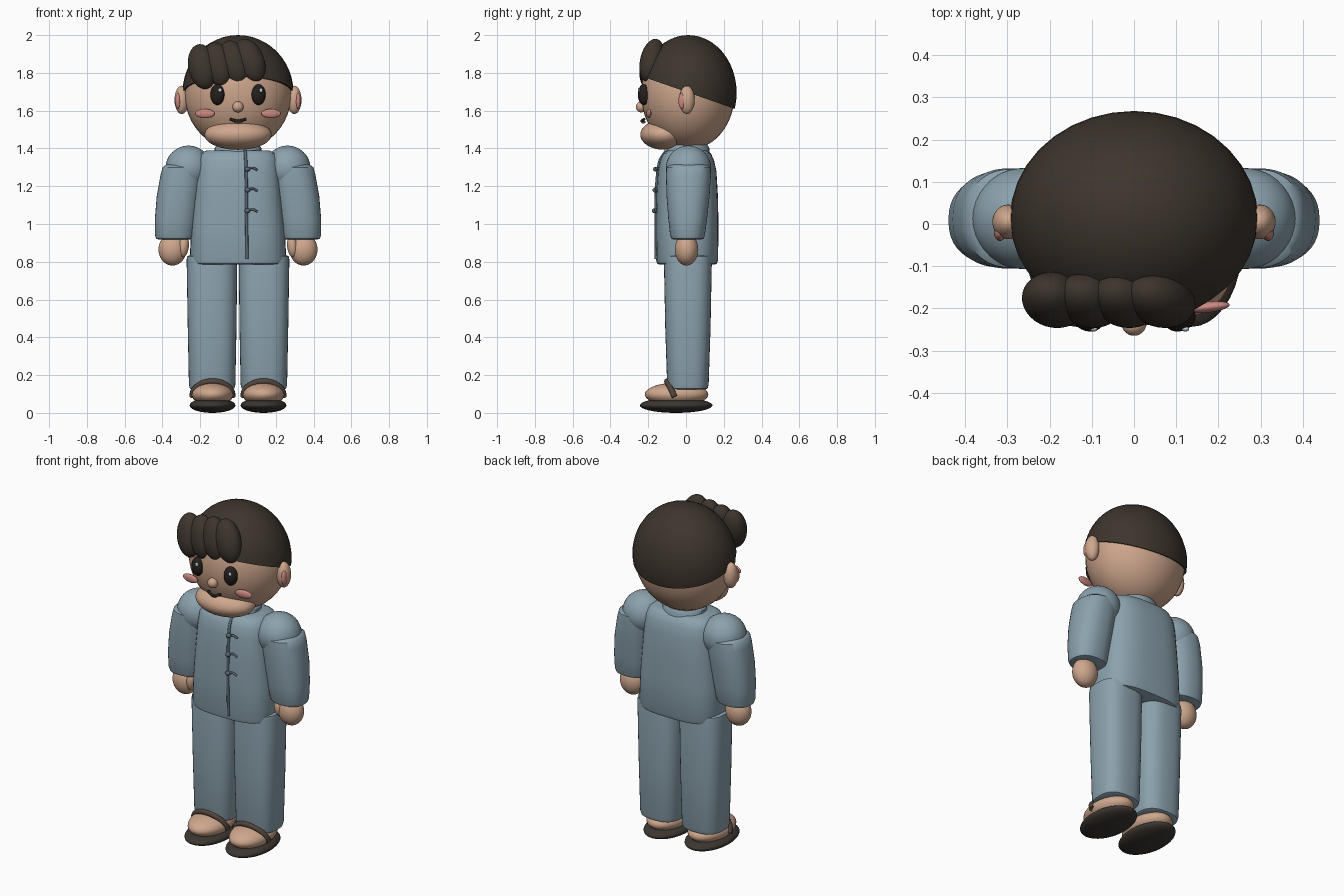
import bpy, bmesh, math
from mathutils import Matrix, Vector

if "Cube" in bpy.data.objects:
    bpy.data.objects.remove(bpy.data.objects["Cube"])


def material(name, rgb):
    m = bpy.data.materials.new(name)
    m.diffuse_color = (*rgb, 1)
    m.use_nodes = True
    m.node_tree.nodes["Principled BSDF"].inputs["Base Color"].default_value = m.diffuse_color
    return m


SKIN = material("skin", (0.62, 0.385, 0.265))
HAIR = material("hair brown", (0.047, 0.035, 0.026))
CLOTH = material("blue grey cloth", (0.26, 0.36, 0.42))
TRIM = material("dark trim", (0.10, 0.14, 0.17))
BLUSH = material("blush pink", (0.60, 0.25, 0.22))
EYE = material("eye black", (0.018, 0.014, 0.012))
GLINT = material("eye glint", (0.55, 0.68, 0.78))
SOLE = material("sole brown", (0.045, 0.037, 0.030))
STRAP = material("strap brown", (0.085, 0.060, 0.045))


def finish(bm, name, mat, angle=40):
    bmesh.ops.recalc_face_normals(bm, faces=bm.faces)
    me = bpy.data.meshes.new(name)
    bm.to_mesh(me)
    bm.free()
    me.materials.append(mat)
    ob = bpy.data.objects.new(name, me)
    bpy.context.collection.objects.link(ob)
    bpy.ops.object.select_all(action='DESELECT')
    ob.select_set(True)
    bpy.context.view_layer.objects.active = ob
    bpy.ops.object.shade_smooth_by_angle(angle=math.radians(angle))
    return ob


def ball(name, mat, loc, rad, tilt_x=0, tilt_y=0, tilt_z=0, cut=None):
    """Ellipsoid, optionally keeping only the part above a plane (point, normal)."""
    bm = bmesh.new()
    bmesh.ops.create_uvsphere(bm, u_segments=36, v_segments=24, radius=1)
    rot = (Matrix.Rotation(math.radians(tilt_z), 4, 'Z')
           @ Matrix.Rotation(math.radians(tilt_y), 4, 'Y')
           @ Matrix.Rotation(math.radians(tilt_x), 4, 'X'))
    bm.transform(Matrix.Translation(loc) @ rot @ Matrix.Diagonal((*rad, 1)))
    if cut:
        bmesh.ops.bisect_plane(bm, geom=bm.verts[:] + bm.edges[:] + bm.faces[:],
                               plane_co=cut[0], plane_no=cut[1], clear_inner=True)
        bmesh.ops.holes_fill(bm, edges=[e for e in bm.edges if e.is_boundary])
    return finish(bm, name, mat)


def loft(name, mat, rings, power=2.0, n=40):
    """Skin superellipse rings (cx, cy, z, rx, ry) from bottom to top."""
    bm = bmesh.new()
    loops = []
    for cx, cy, z, rx, ry in rings:
        loop = []
        for i in range(n):
            a = 2 * math.pi * i / n
            c, s = math.cos(a), math.sin(a)
            x = math.copysign(abs(c) ** (2 / power), c)
            y = math.copysign(abs(s) ** (2 / power), s)
            loop.append(bm.verts.new((cx + rx * x, cy + ry * y, z)))
        loops.append(loop)
    for lo, hi in zip(loops, loops[1:]):
        for i in range(n):
            j = (i + 1) % n
            bm.faces.new((lo[i], lo[j], hi[j], hi[i]))
    bm.faces.new(loops[0][::-1])
    bm.faces.new(loops[-1])
    return finish(bm, name, mat)


def tube(name, mat, points, radius):
    """Round cord along a smooth path."""
    cu = bpy.data.curves.new(name, 'CURVE')
    cu.dimensions = '3D'
    cu.bevel_depth = radius
    cu.bevel_resolution = 3
    cu.use_fill_caps = True
    cu.resolution_u = 6
    sp = cu.splines.new('BEZIER')
    sp.bezier_points.add(len(points) - 1)
    for bp, p in zip(sp.bezier_points, points):
        bp.co = p
        bp.handle_left_type = bp.handle_right_type = 'AUTO'
    cu.materials.append(mat)
    ob = bpy.data.objects.new(name, cu)
    bpy.context.collection.objects.link(ob)
    return ob


# Head, chin and hair cap with a sloping hairline
ball("head", SKIN, (0, 0.01, 1.69), (0.283, 0.248, 0.298))
ball("chin", SKIN, (0, -0.115, 1.473), (0.178, 0.127, 0.08))
ball("hair_cap", HAIR, (0, 0.012, 1.695), (0.294, 0.256, 0.305),
     cut=(Vector((0, 0, 1.70)), Vector((0, 0.35, 1)).normalized()))

# Fringe of overlapping locks swept to one side
for i in range(4):
    t = i / 3
    ball(f"fringe_lock_{i + 1}", HAIR,
         (0.062 - 0.25 * t, -0.18, 1.865 - 0.032 * t),
         (0.076, 0.063, 0.122), tilt_x=-12, tilt_y=-22 + 12 * t)

# Nose and smiling mouth
ball("nose", SKIN, (0, -0.237, 1.62), (0.029, 0.028, 0.029))
tube("mouth", EYE, [(-0.042, -0.222, 1.555), (0, -0.234, 1.545), (0.042, -0.222, 1.555)], 0.008)
ball("lower_lip", BLUSH, (0, -0.226, 1.54), (0.022, 0.012, 0.008))

# Shirt body and collar
loft("shirt", CLOTH, [
    (0, 0.005, 0.785, 0.235, 0.145), (0, 0.005, 0.79, 0.25, 0.158),
    (0, 0.006, 0.81, 0.256, 0.164), (0, 0.006, 1.00, 0.246, 0.166),
    (0, 0.006, 1.15, 0.233, 0.163), (0, 0.006, 1.28, 0.222, 0.155),
    (0, 0.006, 1.34, 0.215, 0.142), (0, 0.006, 1.375, 0.198, 0.125),
    (0, 0.006, 1.39, 0.165, 0.10)], power=2.9)
loft("collar", CLOTH, [(0, 0.01, 1.35, 0.125, 0.115), (0, 0.01, 1.405, 0.123, 0.113),
                       (0, 0.01, 1.417, 0.112, 0.104)])

# Front seam with knotted toggles
tube("front_seam", TRIM, [(0.038, -0.105, 1.388), (0.041, -0.136, 1.34), (0.043, -0.149, 1.28),
                          (0.045, -0.159, 1.05), (0.048, -0.158, 0.815)], 0.008)
for i, z in enumerate((1.29, 1.18, 1.07)):
    y = -0.153 - 0.006 * i / 2
    ball(f"toggle_knot_{i + 1}", TRIM, (0.05, y - 0.007, z), (0.015, 0.014, 0.013))
    tube(f"toggle_loop_{i + 1}", TRIM, [(0.05, y - 0.003, z), (0.078, y - 0.003, z + 0.007),
                                        (0.102, y + 0.002, z - 0.005)], 0.006)

# Parts that repeat on both sides
for side, s in (("left", 1), ("right", -1)):
    # Face details and ears
    ball(f"{side}_eye", EYE, (s * 0.109, -0.224, 1.685), (0.038, 0.03, 0.055), tilt_z=s * 20)
    ball(f"{side}_eye_glint", GLINT, (s * 0.109 + 0.013, -0.249, 1.708), (0.009, 0.006, 0.011))
    ball(f"{side}_cheek", BLUSH, (s * 0.175, -0.197, 1.585), (0.052, 0.013, 0.024), tilt_z=s * 6)
    ball(f"{side}_ear", SKIN, (s * 0.298, 0.005, 1.657), (0.038, 0.041, 0.075))
    ball(f"{side}_inner_ear", BLUSH, (s * 0.318, -0.02, 1.652), (0.014, 0.02, 0.042))

    # Puffed shoulder and hanging sleeve
    ball(f"{side}_shoulder", CLOTH, (s * 0.262, 0.013, 1.295), (0.122, 0.12, 0.12))
    loft(f"{side}_sleeve", CLOTH, [
        (s * 0.334, 0.008, 0.918, 0.085, 0.072), (s * 0.334, 0.008, 0.922, 0.099, 0.085),
        (s * 0.333, 0.008, 0.94, 0.106, 0.092), (s * 0.327, 0.009, 1.03, 0.113, 0.103),
        (s * 0.313, 0.011, 1.15, 0.117, 0.114), (s * 0.295, 0.013, 1.26, 0.115, 0.119),
        (s * 0.287, 0.013, 1.30, 0.112, 0.117), (s * 0.284, 0.013, 1.315, 0.095, 0.10)], power=2.3)

    # Hand and thumb
    ball(f"{side}_hand", SKIN, (s * 0.347, 0.003, 0.865), (0.074, 0.062, 0.085))
    ball(f"{side}_thumb", SKIN, (s * 0.288, -0.02, 0.882), (0.028, 0.034, 0.058), tilt_y=s * -6)

    # Trouser leg
    loft(f"{side}_trouser_leg", CLOTH, [
        (s * 0.137, 0.01, 0.125, 0.108, 0.095), (s * 0.137, 0.01, 0.13, 0.118, 0.105),
        (s * 0.137, 0.01, 0.15, 0.123, 0.11), (s * 0.137, 0.01, 0.45, 0.129, 0.12),
        (s * 0.138, 0.01, 0.81, 0.134, 0.127), (s * 0.138, 0.01, 0.828, 0.131, 0.124),
        (s * 0.138, 0.01, 0.835, 0.118, 0.112)], power=2.7)

    # Foot in a strapped sandal
    ball(f"{side}_sole", SOLE, (s * 0.135, -0.052, 0.04), (0.121, 0.192, 0.04))
    ball(f"{side}_foot", SKIN, (s * 0.135, -0.05, 0.098), (0.11, 0.168, 0.062))
    path = []
    for k in range(9):
        a = math.pi * k / 8
        path.append((s * 0.135 + 0.108 * math.cos(a), -0.06 - 0.04 * math.sin(a),
                     0.085 + 0.082 * math.sin(a)))
    tube(f"{side}_sandal_strap", STRAP, path, 0.016)
